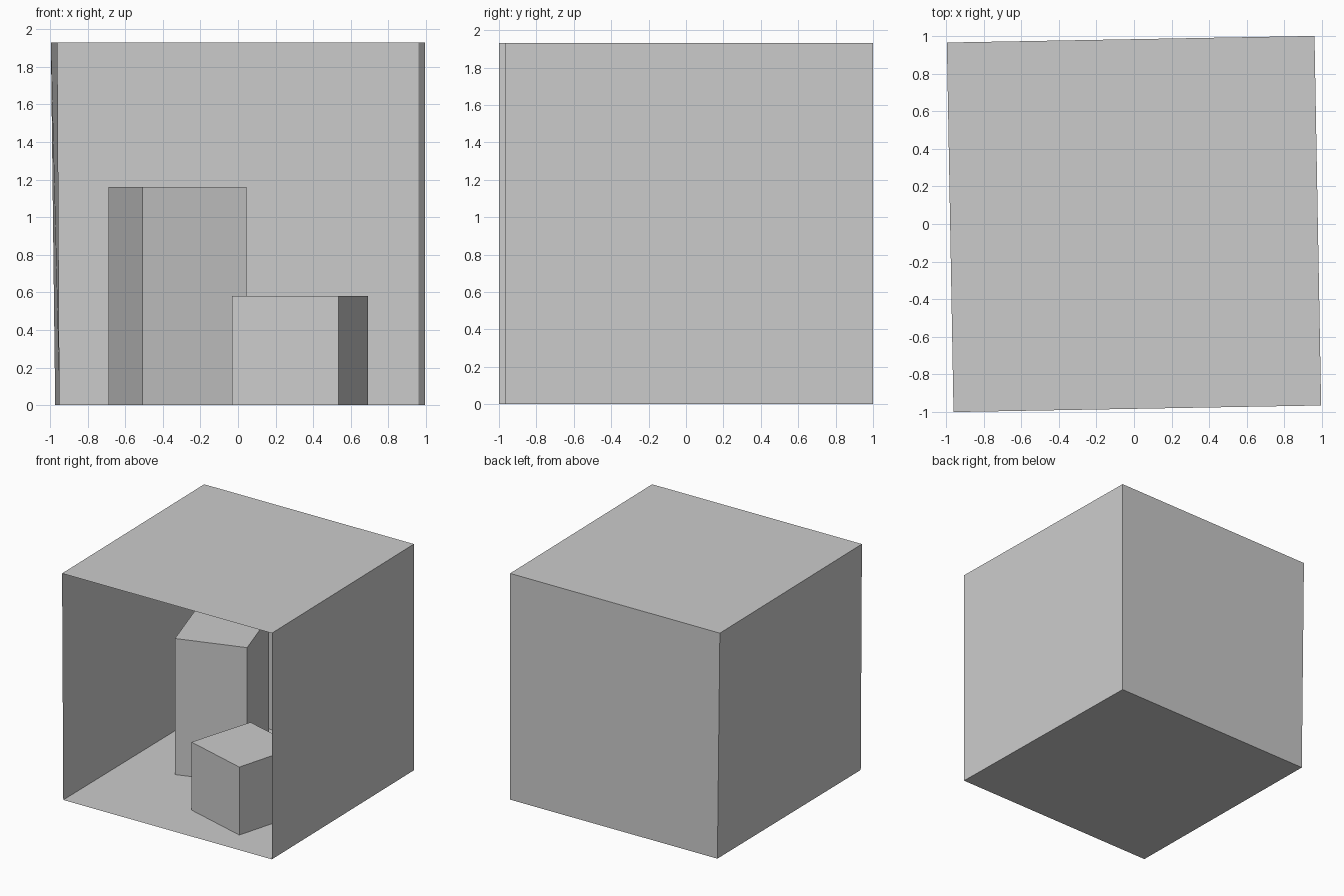
import bpy, bmesh
from mathutils import Matrix, Vector
from math import radians

cube = bpy.data.objects.get("Cube")
if cube:
    bpy.data.objects.remove(cube, do_unlink=True)

grey = bpy.data.materials.new("plain_grey")
grey.use_nodes = True
colour = (0.6, 0.6, 0.6, 1)
grey.diffuse_color = colour
grey.node_tree.nodes["Principled BSDF"].inputs["Base Color"].default_value = colour

# The whole room is turned very slightly about z
TURN = Matrix.Rotation(radians(1.03), 4, "Z")
W, D, H = 0.978, 0.983, 1.93


def make_object(name, faces):
    """Build an object from faces given as lists of corner points."""
    bm = bmesh.new()
    for corners in faces:
        bm.faces.new([bm.verts.new(TURN @ Vector(p)) for p in corners])
    bmesh.ops.remove_doubles(bm, verts=bm.verts, dist=0.0001)
    mesh = bpy.data.meshes.new(name)
    bm.to_mesh(mesh)
    bm.free()
    mesh.materials.append(grey)
    obj = bpy.data.objects.new(name, mesh)
    bpy.context.collection.objects.link(obj)


def side(bottom, top, i):
    """Outward side face between corner i and the next corner."""
    j = (i + 1) % len(bottom)
    return [bottom[i], bottom[j], top[j], top[i]]


def block(name, outline, height):
    """Upright block with an open underside resting on the floor."""
    bottom = [(x, y, 0) for x, y in outline]
    top = [(x, y, height) for x, y in outline]
    make_object(name, [top] + [side(bottom, top, i) for i in range(4)])


# Room shell: open at the front, right wall leaning out a little
floor = [(-0.967, -D, 0), (W, -D, 0), (W, D, 0), (-0.955, D, 0)]
ceiling = [(-W, -D, H), (W, -D, H), (W, D, H), (-W, D, H)]
make_object("floor", [floor])
make_object("ceiling", [ceiling[::-1]])
for i, name in enumerate(("left_wall", "back_wall", "right_wall"), start=1):
    make_object(name, [side(floor, ceiling, i)[::-1]])

# Two blocks standing in the room
block("short_block",
      [(-0.042, -0.582), (0.521, -0.755), (0.689, -0.192), (0.134, -0.027)], 0.58)
block("tall_block",
      [(-0.51, -0.115), (0.046, 0.058), (-0.127, 0.62), (-0.682, 0.445)], 1.161)
